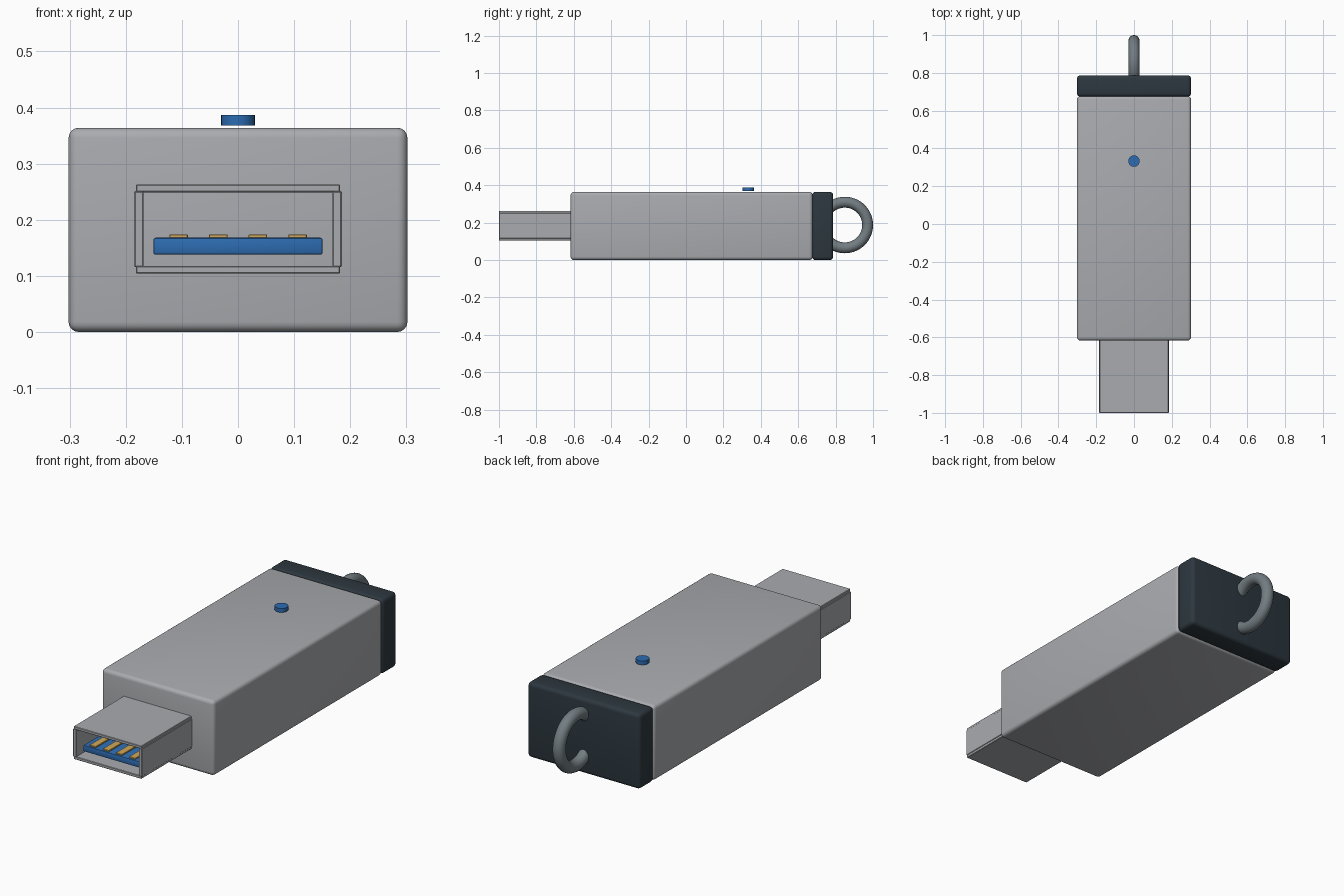
import bpy, bmesh, math

if "Cube" in bpy.data.objects:
    bpy.data.objects.remove(bpy.data.objects["Cube"])


def material(name, rgb):
    m = bpy.data.materials.new(name)
    m.diffuse_color = (*rgb, 1.0)
    m.use_nodes = True
    m.node_tree.nodes["Principled BSDF"].inputs["Base Color"].default_value = m.diffuse_color
    return m


GREY = material("light_grey_metal", (0.40, 0.41, 0.43))
DARK = material("dark_slate", (0.026, 0.039, 0.050))
BLUE = material("blue_plastic", (0.026, 0.15, 0.44))
GOLD = material("gold_contact", (0.64, 0.39, 0.10))
STEEL = material("ring_steel", (0.17, 0.205, 0.223))


def finish(obj, name, mat):
    obj.name = name
    obj.data.name = name
    obj.data.materials.clear()
    obj.data.materials.append(mat)
    bpy.ops.object.select_all(action='DESELECT')
    obj.select_set(True)
    bpy.context.view_layer.objects.active = obj
    bpy.ops.object.shade_smooth_by_angle(angle=math.radians(35))
    return obj


def box(name, mat, x, y, z, bevel=0.0, segments=3):
    """Box from (min, max) ranges, with rounded edges."""
    bm = bmesh.new()
    bmesh.ops.create_cube(bm, size=1.0)
    for v in bm.verts:
        for i, (lo, hi) in enumerate((x, y, z)):
            v.co[i] = hi if v.co[i] > 0 else lo
    if bevel:
        bmesh.ops.bevel(bm, geom=bm.edges[:], offset=bevel, segments=segments,
                        profile=0.5, affect='EDGES', clamp_overlap=True)
    me = bpy.data.meshes.new(name)
    bm.to_mesh(me)
    bm.free()
    obj = bpy.data.objects.new(name, me)
    bpy.context.collection.objects.link(obj)
    return finish(obj, name, mat)


# Main body and end cap
box("body", GREY, (-0.302, 0.302), (-0.617, 0.677), (0.0, 0.364), 0.018, 4)
box("end_cap", DARK, (-0.302, 0.302), (0.674, 0.787), (0.0, 0.364), 0.018, 4)

# Hollow connector shell made of four plates
box("shell_top", GREY, (-0.182, 0.182), (-1.0, -0.60), (0.249, 0.263), 0.002, 1)
box("shell_bottom", GREY, (-0.182, 0.182), (-1.0, -0.60), (0.104, 0.118), 0.002, 1)
for side, s in (("left", -1), ("right", 1)):
    box("shell_" + side, GREY, tuple(sorted((s * 0.168, s * 0.185))),
        (-1.0, -0.60), (0.116, 0.251), 0.002, 1)

# Tongue with four contacts
box("connector_tongue", BLUE, (-0.151, 0.151), (-0.97, -0.60), (0.138, 0.168), 0.004, 2)
for i in range(4):
    cx = -0.106 + i * 0.0707
    box(f"contact_{i + 1}", GOLD, (cx - 0.0165, cx + 0.0165),
        (-0.962, -0.72), (0.166, 0.174), 0.001, 1)

# Indicator button just above the top face
bpy.ops.mesh.primitive_cylinder_add(vertices=32, radius=0.03, depth=0.019,
                                    location=(0, 0.333, 0.3775))
finish(bpy.context.object, "indicator_button", BLUE)

# Keyring loop, partly sunk in the cap
bpy.ops.mesh.primitive_torus_add(major_radius=0.122, minor_radius=0.029,
                                 major_segments=64, minor_segments=20,
                                 location=(0, 0.849, 0.187),
                                 rotation=(0, math.pi / 2, 0))
finish(bpy.context.object, "key_ring", STEEL)
